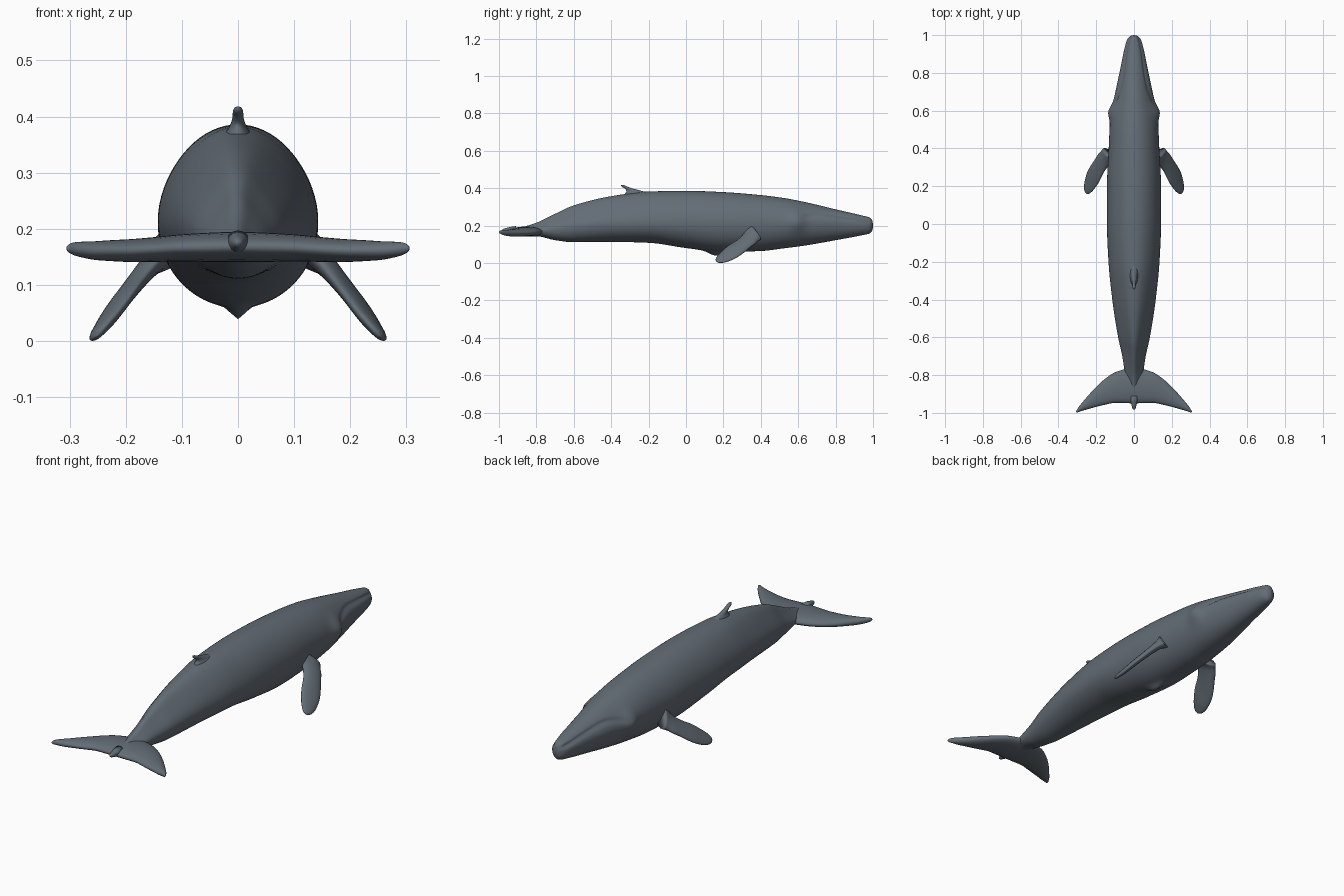
import bpy, bmesh, math
from mathutils import Vector

skin = bpy.data.materials.new("slate grey skin")
skin.diffuse_color = (0.125, 0.152, 0.18, 1)


def spline(rows, t):
    """Smooth curve through rows, each (parameter, values...), parameters ascending."""
    i = 0
    while i < len(rows) - 2 and t > rows[i + 1][0]:
        i += 1
    a, b = rows[i], rows[i + 1]
    h = b[0] - a[0]
    s = (t - a[0]) / h
    out = []
    for k in range(1, len(a)):
        d = (b[k] - a[k]) / h
        m0, m1 = d, d
        if i > 0:
            e = (a[k] - rows[i - 1][k]) / (a[0] - rows[i - 1][0])
            m0 = 2 * d * e / (d + e) if d * e > 0 else 0
        if i < len(rows) - 2:
            e = (rows[i + 2][k] - b[k]) / (rows[i + 2][0] - b[0])
            m1 = 2 * d * e / (d + e) if d * e > 0 else 0
        out.append((2*s**3 - 3*s**2 + 1) * a[k] + (s**3 - 2*s**2 + s) * h * m0
                   + (3*s**2 - 2*s**3) * b[k] + (s**3 - s**2) * h * m1)
    return out


def loft(name, rings):
    bm = bmesh.new()
    vs = [[bm.verts.new(p) for p in r] for r in rings]
    n = len(vs[0])
    for r, q in zip(vs, vs[1:]):
        for i in range(n):
            bm.faces.new((r[i], r[(i + 1) % n], q[(i + 1) % n], q[i]))
    bm.faces.new(vs[0])
    bm.faces.new(vs[-1])
    bmesh.ops.recalc_face_normals(bm, faces=bm.faces)
    for f in bm.faces:
        f.smooth = True
    me = bpy.data.meshes.new(name)
    bm.to_mesh(me)
    bm.free()
    me.materials.append(skin)
    ob = bpy.data.objects.new(name, me)
    bpy.context.collection.objects.link(ob)
    return ob


def blade_ring(centre, chord, thick, n=24):
    """Rounded fin section spanned by half-chord and half-thickness vectors."""
    return [centre + chord * math.cos(a) + thick * math.sin(a)
            for a in (2 * math.pi * i / n for i in range(n))]


def bump(v, mid, size):
    return math.exp(-((v - mid) / size) ** 2)


# Body: y, half width, bottom z, widest z, top z, upper pinch
body = [
    (-0.92, 0.006, 0.155, 0.168, 0.180, 0.2),
    (-0.86, 0.030, 0.142, 0.166, 0.196, 0.5),
    (-0.80, 0.046, 0.143, 0.170, 0.215, 0.6),
    (-0.70, 0.062, 0.122, 0.180, 0.263, 0.6),
    (-0.60, 0.084, 0.111, 0.195, 0.308, 0.5),
    (-0.40, 0.115, 0.113, 0.210, 0.357, 0.3),
    (-0.20, 0.135, 0.108, 0.213, 0.382, 0.15),
    (0.00, 0.143, 0.080, 0.213, 0.386, 0.08),
    (0.20, 0.143, 0.059, 0.210, 0.379, 0.05),
    (0.40, 0.134, 0.064, 0.210, 0.363, 0.05),
    (0.52, 0.128, 0.078, 0.212, 0.348, 0.1),
    (0.64, 0.110, 0.094, 0.215, 0.325, 0.2),
    (0.80, 0.077, 0.122, 0.213, 0.287, 0.15),
    (0.95, 0.045, 0.150, 0.202, 0.252, 0.0),
    (0.98, 0.034, 0.157, 0.200, 0.244, 0.0),
    (0.995, 0.019, 0.172, 0.200, 0.230, 0.0),
    (1.00, 0.004, 0.193, 0.200, 0.207, 0.0)]
mouth = [(0.55, 0.215), (0.62, 0.238), (0.72, 0.262), (0.85, 0.247), (1.0, 0.222)]
rings = []
N, M = 130, 72
for j in range(N + 1):
    y = 0.04 - 0.96 * math.cos(math.pi * j / N)
    w, lo, mid, hi, pinch = spline(body, y)
    ring = []
    for i in range(M):
        a = 2 * math.pi * i / M
        c, s = math.cos(a), math.sin(a)
        z = mid + c * ((hi - mid) if c > 0 else (mid - lo))
        x = w * s * (1 - pinch * math.sin(max(c, 0) * math.pi / 2) ** 2 * 0.75)
        side = abs(s)
        # brow swelling around the eye
        x += math.copysign(0.019, s) * side * bump(y, 0.595, 0.04) * bump(z, 0.225, 0.06)
        # mouth groove
        if y > 0.6:
            fade = min(1, (y - 0.6) / 0.06) * min(1, (1 - y) / 0.03)
            x -= math.copysign(0.009, s) * side * fade * bump(z, spline(mouth, y)[0], 0.008)
        # belly keel
        z -= 0.022 * bump(y, 0.16, 0.045) * bump(x, 0, 0.016) * (c < 0)
        ring.append((x, y, z))
    rings.append(ring)
loft("body", rings)

# Tail flukes: x, leading y, trailing y, centre z, half thickness
half = [(0.0, -0.75, -0.950, 0.168, 0.027), (0.05, -0.768, -0.948, 0.167, 0.026),
        (0.10, -0.785, -0.947, 0.166, 0.024), (0.15, -0.817, -0.956, 0.163, 0.022),
        (0.20, -0.862, -0.968, 0.161, 0.020), (0.25, -0.917, -0.982, 0.161, 0.017),
        (0.29, -0.965, -0.994, 0.164, 0.012), (0.302, -0.984, -0.999, 0.165, 0.007),
        (0.306, -0.991, -0.996, 0.165, 0.002)]
rings = []
for j in range(81):
    x = 0.306 * math.sin(math.pi / 2 * (j / 40 - 1))
    le, tr, z, th = spline(half, abs(x))
    rings.append(blade_ring(Vector((x, (le + tr) / 2, z)),
                            Vector((0, (le - tr) / 2, 0)), Vector((0, 0, th))))
loft("tail_flukes", rings)

# Small point in the notch between the flukes
loft("tail_notch_point", [blade_ring(Vector((0, y, 0.175)), Vector((r, 0, 0)),
                                     Vector((0, 0, r)), 16)
     for y, r in ((-0.91, 0.022), (-0.94, 0.018), (-0.96, 0.013), (-0.975, 0.009),
                  (-0.981, 0.005), (-0.983, 0.001))])

# Flippers: parameter, centre x y z, chord scale, half thickness
path = [(0.0, 0.110, 0.355, 0.175, 1.75, 0.034), (0.18, 0.150, 0.345, 0.140, 1.15, 0.020),
        (0.36, 0.182, 0.310, 0.104, 0.98, 0.016), (0.58, 0.212, 0.257, 0.066, 1.05, 0.014),
        (0.80, 0.235, 0.208, 0.033, 0.85, 0.012), (0.93, 0.248, 0.178, 0.016, 0.55, 0.009),
        (0.98, 0.252, 0.166, 0.010, 0.28, 0.006), (1.0, 0.253, 0.162, 0.008, 0.04, 0.001)]
chord = Vector((0.028, 0.027, -0.026))
normal = chord.cross(Vector((0.09, -0.2, -0.13))).normalized()
for side, label in ((1, "right"), (-1, "left")):
    rings = []
    for j in range(41):
        x, y, z, k, th = spline(path, math.sin(math.pi / 2 * j / 40))
        ring = blade_ring(Vector((x, y, z)), chord * k, normal * th)
        rings.append([(p.x * side, p.y, p.z) for p in ring])
    loft(label + "_flipper", rings)

# Dorsal fin: z, leading y, trailing y, half thickness
fin = [(0.345, -0.16, -0.36, 0.036), (0.372, -0.20, -0.325, 0.022),
       (0.385, -0.235, -0.318, 0.014), (0.398, -0.285, -0.328, 0.010),
       (0.410, -0.318, -0.345, 0.009), (0.416, -0.330, -0.347, 0.006),
       (0.418, -0.337, -0.342, 0.001)]
rings = []
for j in range(25):
    z = 0.345 + 0.073 * math.sin(math.pi / 2 * j / 24)
    le, tr, th = spline(fin, z)
    rings.append(blade_ring(Vector((0, (le + tr) / 2, z)),
                            Vector((0, (le - tr) / 2, 0)), Vector((th, 0, 0))))
loft("dorsal_fin", rings)
